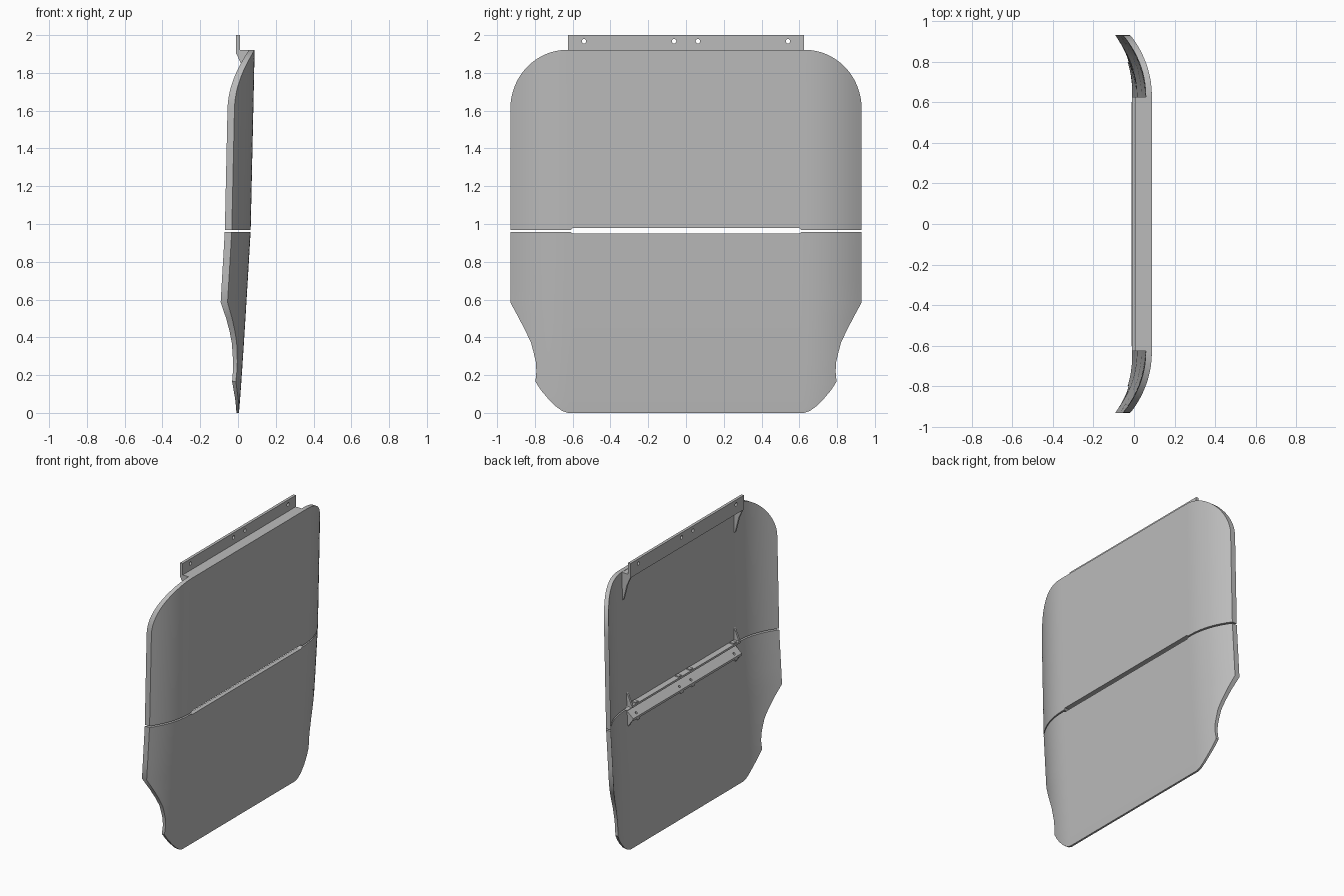
import bpy, bmesh, math
from mathutils import Matrix

if "Cube" in bpy.data.objects:
    bpy.data.objects.remove(bpy.data.objects["Cube"], do_unlink=True)

grey = bpy.data.materials.new("light_grey")
grey.use_nodes = True
grey.diffuse_color = (0.5, 0.5, 0.5, 1)
grey.node_tree.nodes["Principled BSDF"].inputs["Base Color"].default_value = (0.5, 0.5, 0.5, 1)

FLAT, STEP, HALF, MID = 0.6, 0.612, 0.93, 0.963
HOLES = (-0.54, -0.063, 0.063, 0.54)


def make(name, bm):
    bmesh.ops.recalc_face_normals(bm, faces=bm.faces)
    mesh = bpy.data.meshes.new(name)
    bm.to_mesh(mesh)
    bm.free()
    mesh.materials.append(grey)
    ob = bpy.data.objects.new(name, mesh)
    bpy.context.collection.objects.link(ob)
    return ob


def select(ob):
    bpy.ops.object.select_all(action='DESELECT')
    ob.select_set(True)
    bpy.context.view_layer.objects.active = ob


def centre_x(z):
    # outer face of the flat middle, leaning in towards the bottom
    if z > MID:
        return 0.067 + (z - MID) * 0.022
    return 0.005 + 0.062 * (max(z, 0) / MID) ** 0.9


def skin(y, z):
    # outer and inner x of the curved shell
    d = max(0, abs(y) - 0.62) / (HALF - 0.62)
    slope = 0.71 * d ** 1.2
    thick = 0.014 + 0.016 * min(z / 0.6, 1)
    x = centre_x(z) - 0.1 * d ** 2.2
    return x, x - thick * math.hypot(1, slope)


def panel(name, rows, gap_row, shift):
    """Curved sheet from (z, half width) rows; the gap row is notched in the middle."""
    bm = bmesh.new()
    outer, inner = [], []
    for i, (z, half) in enumerate(rows):
        side = [FLAT] + [STEP + (half - STEP) * k / 12 for k in range(13)]
        ys = [-y for y in reversed(side)] + side
        pair = ([], [])
        for y in ys:
            zz = z + shift if i == gap_row and abs(y) <= FLAT else z
            for line, x in zip(pair, skin(y, zz)):
                line.append(bm.verts.new((x, y, zz)))
        outer.append(pair[0])
        inner.append(pair[1])
    n, m = len(rows), len(outer[0])
    for grid in (outer, inner):
        for i in range(n - 1):
            for j in range(m - 1):
                bm.faces.new((grid[i][j], grid[i][j + 1], grid[i + 1][j + 1], grid[i + 1][j]))
    # rim between the two skins
    loop = ([(0, j) for j in range(m)] + [(i, m - 1) for i in range(1, n)]
            + [(n - 1, j) for j in range(m - 2, -1, -1)] + [(i, 0) for i in range(n - 2, 0, -1)])
    for (a, b), (c, d) in zip(loop, loop[1:] + loop[:1]):
        bm.faces.new((outer[a][b], outer[c][d], inner[c][d], inner[a][b]))
    ob = make(name, bm)
    select(ob)
    bpy.ops.object.shade_smooth_by_angle(angle=math.radians(30))
    return ob


def extrude(name, profile, y0, y1):
    """Closed (x, z) profile swept along y."""
    bm = bmesh.new()
    face = bm.faces.new([bm.verts.new((x, y0, z)) for x, z in profile])
    res = bmesh.ops.extrude_face_region(bm, geom=[face])
    bmesh.ops.translate(bm, vec=(0, y1 - y0, 0),
                        verts=[g for g in res["geom"] if isinstance(g, bmesh.types.BMVert)])
    return make(name, bm)


def drill(ob, x, z, tilt, radius=0.012):
    """Cut the row of bolt holes through a strip."""
    bm = bmesh.new()
    for y in HOLES:
        bmesh.ops.create_cone(bm, cap_ends=True, segments=16, radius1=radius, radius2=radius,
                              depth=0.05, matrix=Matrix.Translation((x, y, z)) @ Matrix.Rotation(tilt, 4, 'Y'))
    cutter = make("hole_cutter", bm)
    cutter.hide_render = True
    select(ob)
    mod = ob.modifiers.new("holes", 'BOOLEAN')
    mod.operation = 'DIFFERENCE'
    mod.object = cutter
    mod.solver = 'EXACT'
    bpy.ops.object.modifier_apply(modifier=mod.name)
    bpy.data.objects.remove(cutter, do_unlink=True)


# upper panel with rounded top corners
upper = [(0.968, HALF), (1.0, HALF), (1.2, HALF), (1.4, HALF)]
for k in range(17):
    a = math.pi / 2 * k / 16
    upper.append((1.61 + 0.312 * math.sin(a), 0.63 + 0.3 * math.cos(a)))
panel("upper_panel", upper, 0, 0.01)

# lower panel with waisted sides and a rounded foot
lower = [(0, 0.625), (0.01, 0.655), (0.035, 0.69), (0.075, 0.73), (0.12, 0.768), (0.165, 0.797),
         (0.22, 0.792), (0.27, 0.795), (0.32, 0.807), (0.37, 0.82), (0.43, 0.848), (0.5, 0.884),
         (0.585, HALF), (0.7, HALF), (0.82, HALF), (0.92, HALF), (0.958, HALF)]
panel("lower_panel", lower, len(lower) - 1, -0.008)

# top mounting flange: shelf folded up into a drilled tab
tab = extrude("top_flange", [(0.08, 1.92), (0.01, 1.92), (0.01, 2.0), (-0.01, 2.0),
                             (-0.01, 1.9), (0.08, 1.9)], -0.625, 0.625)
drill(tab, 0, 1.968, math.pi / 2)

# folded flanges either side of the gap
edge = extrude("upper_gap_flange", [(0.06, 0.978), (0.06, 0.992), (-0.005, 0.992), (-0.005, 0.978)],
               -FLAT, FLAT)
drill(edge, 0.015, 0.985, 0)
lip = extrude("lower_gap_flange", [(0.06, 0.95), (0.04, 0.95), (-0.012, 0.905), (-0.012, 0.89),
                                   (0.06, 0.935)], -FLAT, FLAT)
drill(lip, 0.008, 0.918, -math.radians(40), 0.009)

# end gussets and small bolt clips, mirrored or repeated along the flanges
for side, word in ((-1, "right"), (1, "left")):
    for part, profile, y in (
            ("top_gusset", [(-0.01, 1.905), (0.07, 1.905), (0.066, 1.71), (0.045, 1.74), (0.02, 1.84)], 0.625),
            ("upper_gap_gusset", [(-0.005, 0.98), (0.05, 0.98), (0.05, 1.09), (0.03, 1.06)], FLAT),
            ("lower_gap_gusset", [(-0.012, 0.9), (0.05, 0.945), (0.05, 0.82), (0.03, 0.84)], FLAT)):
        extrude(f"{part}_{word}", profile, side * y, side * (y - 0.015))
for i, y in enumerate(HOLES):
    extrude(f"upper_clip_{i}", [(0, 0.992), (0.03, 0.992), (0.03, 1.0), (0, 1.0)], y - 0.016, y + 0.016)
    extrude(f"lower_clip_{i}", [(-0.012, 0.891), (0.015, 0.908), (0.015, 0.895), (-0.012, 0.878)],
            y - 0.016, y + 0.016)
